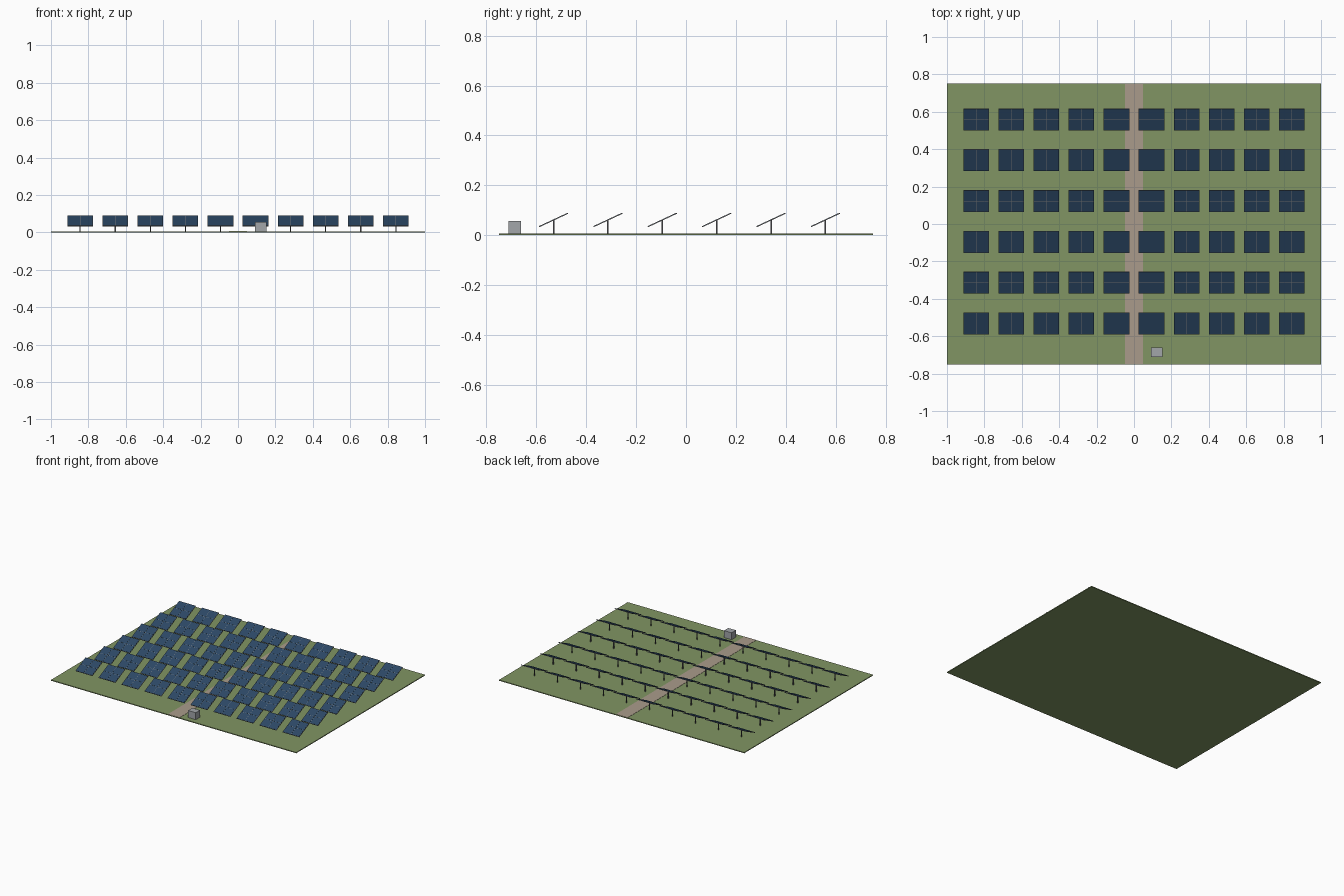
import bpy, bmesh, math
from mathutils import Matrix, Vector

if "Cube" in bpy.data.objects:
    bpy.data.objects.remove(bpy.data.objects["Cube"])


def material(name, rgb):
    m = bpy.data.materials.new(name)
    m.diffuse_color = (*rgb, 1)
    m.use_nodes = True
    m.node_tree.nodes["Principled BSDF"].inputs["Base Color"].default_value = m.diffuse_color
    return m


GRASS = material("grass", (0.22, 0.30, 0.125))
GRAVEL = material("gravel", (0.40, 0.33, 0.26))
BLUE = material("cell_blue", (0.025, 0.065, 0.13))
FRAME = material("frame_grey", (0.22, 0.23, 0.24))
STEEL = material("post_steel", (0.10, 0.10, 0.11))
CABINET = material("cabinet_grey", (0.36, 0.38, 0.40))


def make_object(name, mat, boxes):
    """One object from boxes given as (centre, size, matrix)."""
    bm = bmesh.new()
    for centre, size, frame in boxes:
        local = Matrix.Translation(centre) @ Matrix.Diagonal((*size, 1))
        bmesh.ops.create_cube(bm, size=1, matrix=frame @ local)
    mesh = bpy.data.meshes.new(name)
    bm.to_mesh(mesh)
    bm.free()
    mesh.materials.append(mat)
    ob = bpy.data.objects.new(name, mesh)
    bpy.context.collection.objects.link(ob)
    return ob


I = Matrix.Identity(4)
GROUND_TOP = 0.006

# Field and central track
make_object("field", GRASS, [((0, 0, GROUND_TOP / 2), (2, 1.5, GROUND_TOP), I)])
make_object("track", GRAVEL, [((0, 0, GROUND_TOP), (0.096, 1.498, 0.003), I)])

# Tilted panel tables: frame slab, 2 x 2 modules and one post each
W, L, T = 0.137, 0.128, 0.004
TILT = math.radians(25)
GAP = 0.002
PANEL_Z = 0.061
mw, ml = (W - 3 * GAP) / 2, (L - 3 * GAP) / 2

for row in range(6):
    y = -0.531 + row * 0.218
    slabs, modules, posts = [], [], []
    for col in range(10):
        x = (col - 4.5) * 0.1875
        tilt = Matrix.Translation((x, y, PANEL_Z)) @ Matrix.Rotation(TILT, 4, 'X')
        slabs.append(((0, 0, 0), (W, L, T), tilt))
        for sx in (-1, 1):
            for sy in (-1, 1):
                c = (sx * (mw + GAP) / 2, sy * (ml + GAP) / 2, T / 2)
                modules.append((c, (mw, ml, 0.0014), tilt))
        h = PANEL_Z - GROUND_TOP
        posts.append(((x, y, GROUND_TOP + h / 2), (0.006, 0.006, h), I))
    make_object(f"panel_frames_row_{row + 1}", FRAME, slabs)
    make_object(f"panel_modules_row_{row + 1}", BLUE, modules)
    make_object(f"posts_row_{row + 1}", STEEL, posts)

# Inverter cabinet beside the track
make_object("inverter_cabinet", CABINET,
            [((0.122, -0.686, 0.0305), (0.062, 0.05, 0.053), I)])
